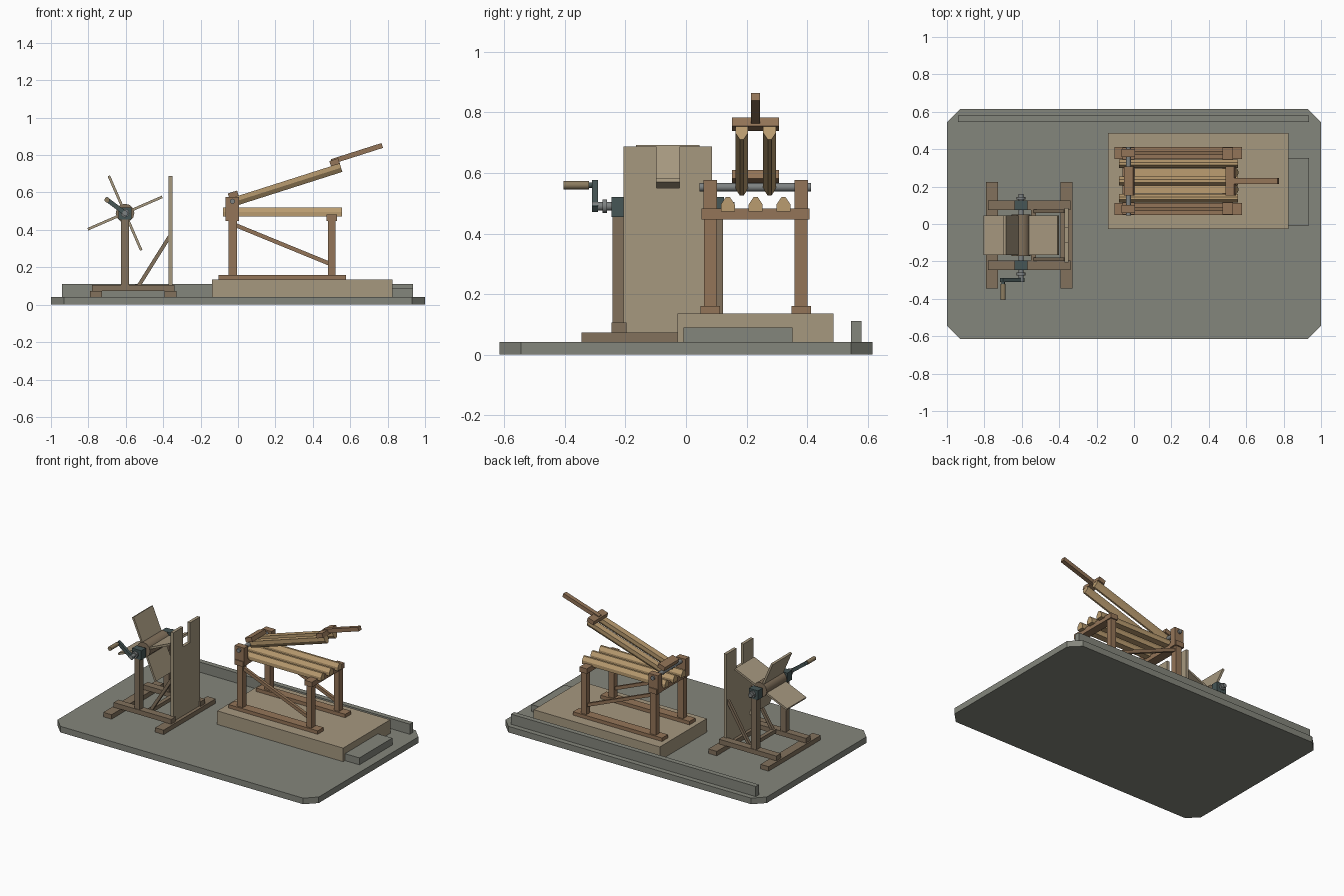
import bpy, bmesh, math
from mathutils import Matrix, Vector

if "Cube" in bpy.data.objects:
    bpy.data.objects.remove(bpy.data.objects["Cube"])


def material(name, srgb):
    m = bpy.data.materials.new(name)
    m.diffuse_color = [((c / 255 + 0.055) / 1.055) ** 2.4 for c in srgb] + [1]
    m.use_nodes = True
    m.node_tree.nodes["Principled BSDF"].inputs["Base Color"].default_value = m.diffuse_color
    return m


STONE = material("grey stone", (132, 134, 124))
PALE = material("pale board", (166, 152, 127))
BROWN = material("brown timber", (148, 117, 88))
GOLD = material("golden wood", (186, 156, 112))
DUSKY = material("weathered timber", (130, 113, 92))
IRON = material("dark iron", (70, 86, 86))
STEEL = material("grey steel", (126, 130, 130))
GRIP = material("worn grip", (140, 124, 96))


def mesh_object(name, bm, mat):
    bmesh.ops.recalc_face_normals(bm, faces=bm.faces)
    me = bpy.data.meshes.new(name)
    bm.to_mesh(me)
    bm.free()
    me.materials.append(mat)
    ob = bpy.data.objects.new(name, me)
    bpy.context.collection.objects.link(ob)
    return ob


def prism(name, mat, pts, depth):
    """Extrude a closed loop of 3D points along the vector depth."""
    bm = bmesh.new()
    f = bm.faces.new([bm.verts.new(p) for p in pts])
    r = bmesh.ops.extrude_face_region(bm, geom=[f])
    bmesh.ops.translate(bm, vec=depth, verts=[v for v in r["geom"] if isinstance(v, bmesh.types.BMVert)])
    return mesh_object(name, bm, mat)


def box(name, mat, x, y, z):
    pts = [(x[0], y[0], z[0]), (x[1], y[0], z[0]), (x[1], y[1], z[0]), (x[0], y[1], z[0])]
    return prism(name, mat, pts, (0, 0, z[1] - z[0]))


def rod(name, mat, x, z, y, r, sides=12):
    """Round bar lying along y."""
    bm = bmesh.new()
    bmesh.ops.create_cone(bm, cap_ends=True, segments=sides, radius1=r, radius2=r, depth=y[1] - y[0],
                          matrix=Matrix.Translation((x, sum(y) / 2, z)) @ Matrix.Rotation(math.pi / 2, 4, 'X'))
    ob = mesh_object(name, bm, mat)
    for p in ob.data.polygons:
        p.use_smooth = len(p.vertices) == 4
    ob.data.edges.foreach_get
    bpy.context.view_layer.objects.active = ob
    ob.select_set(True)
    bpy.ops.object.shade_smooth_by_angle(angle=math.radians(35))
    ob.select_set(False)
    return ob


def strut(name, mat, a, b, y, width):
    """Flat bar between two (x, z) points."""
    a, b = Vector(a), Vector(b)
    d = (b - a).normalized()
    n = Vector((-d.y, d.x)) * width / 2
    pts = [(p.x, y[0], p.y) for p in (a - n, b - n, b + n, a + n)]
    return prism(name, mat, pts, (0, y[1] - y[0], 0))


def around(c, w):
    return (c - w / 2, c + w / 2)


# Ground slab with clipped corners, kerb, plinth and step
X, Y, C = 1.0, 0.615, 0.07
slab = [(X, Y - C), (X - C, Y), (C - X, Y), (-X, Y - C), (-X, C - Y), (C - X, -Y), (X - C, -Y), (X, C - Y)]
prism("ground_slab", STONE, [(x, y, 0) for x, y in slab], (0, 0, 0.042))
box("back_kerb", STONE, (-0.94, 0.935), (0.545, 0.58), (0.042, 0.112))
box("plinth", PALE, (-0.14, 0.825), (-0.028, 0.487), (0.042, 0.136))
box("plinth_step", STONE, (0.825, 0.935), (-0.008, 0.352), (0.042, 0.09))

# Hand brake frame
MID = 0.23
for side, s in (("near", -1), ("far", 1)):
    yc = MID + s * 0.15
    box(side + "_brake_sill", BROWN, (-0.105, 0.577), around(yc, 0.064), (0.136, 0.16))
    box(side + "_rear_post", BROWN, (-0.05, -0.005), around(yc, 0.042), (0.16, 0.45))
    box(side + "_front_post", BROWN, (0.482, 0.522), around(yc, 0.042), (0.16, 0.45))
    box(side + "_pivot_cheek", BROWN, (-0.066, 0.006), around(yc, 0.044), (0.448, 0.576))
    strut(side + "_brake_brace", BROWN, (-0.02, 0.428), (0.5, 0.215), around(yc, 0.02), 0.022)
for end, x in (("rear", (-0.062, 0.002)), ("front", (0.474, 0.53))):
    box(end + "_cross_beam", BROWN, x, around(MID, 0.357), (0.447, 0.482))
rod("pivot_axle", STEEL, -0.03, 0.553, (0.045, 0.413), 0.014)

# Fixed lower blades with ridged tops
for i in (-1, 0, 1):
    yc = MID + i * 0.092
    loop = [(yc - 0.023, 0.472), (yc + 0.023, 0.472), (yc + 0.023, 0.496),
            (yc + 0.007, 0.52), (yc - 0.007, 0.52), (yc - 0.023, 0.496)]
    prism("lower_blade", GOLD, [(-0.08, y, z) for y, z in loop], (0.635, 0, 0))

# Raised swinging arm, built flat and tilted about the pivot
arm = []
for i in (-1, 1):
    yc = i * 0.046
    loop = [(yc - 0.021, 0.021), (yc + 0.021, 0.021), (yc + 0.021, -0.003),
            (yc + 0.006, -0.026), (yc - 0.006, -0.026), (yc - 0.021, -0.003)]
    arm.append(prism("swing_blade", GOLD, [(0, y, z) for y, z in loop], (0.609, 0, 0)))
arm.append(box("swing_rear_block", BROWN, (-0.01, 0.042), around(0, 0.155), (0.02, 0.05)))
arm.append(box("swing_front_block", BROWN, (0.56, 0.61), around(0, 0.155), (0.02, 0.05)))
arm.append(box("swing_handle", BROWN, (0.57, 0.855), around(0, 0.03), (0.03, 0.057)))
for ob in arm:
    ob.data.transform(Matrix.Translation((-0.03, MID, 0.55)) @ Matrix.Rotation(math.radians(-17.7), 4, 'Y'))

# Scutching mill frame
CY, HX, HZ = -0.06, -0.604, 0.49
for name, x in (("rear_foot", (-0.79, -0.727)), ("front_foot", (-0.393, -0.328))):
    box(name, DUSKY, x, around(CY, 0.57), (0.042, 0.073))
for side, s in (("near", -1), ("far", 1)):
    yc = CY + s * 0.161
    box(side + "_mill_sill", DUSKY, (-0.78, -0.34), around(yc, 0.05), (0.073, 0.106))
    box(side + "_mill_post", DUSKY, (-0.625, -0.583), around(yc, 0.042), (0.106, 0.455))
    box(side + "_bearing", IRON, around(HX, 0.07), around(yc, 0.05), (0.455, 0.52))
    strut(side + "_board_brace", DUSKY, (-0.535, 0.095), (-0.366, 0.365),
          around(CY + s * 0.128, 0.02), 0.02)
box("brace_tie", DUSKY, (-0.552, -0.525), around(CY, 0.28), (0.082, 0.108))

# Upright board with a notch
b0, b1, n0, n1 = CY - 0.146, CY + 0.146, CY - 0.038, CY + 0.038
loop = [(b0, 0.073), (b1, 0.073), (b1, 0.687), (n1, 0.687), (n1, 0.55), (n0, 0.55), (n0, 0.687), (b0, 0.687)]
prism("notched_board", PALE, [(-0.372, y, z) for y, z in loop], (0.021, 0, 0))

# Four-bladed wheel
rod("wheel_hub", DUSKY, HX, HZ, around(CY, 0.22), 0.05)
for k in range(4):
    a = math.radians(23.5 + 90 * k)
    d = Vector((math.cos(a), math.sin(a)))
    c = Vector((HX, HZ))
    strut("wheel_blade", PALE, c + d * 0.04, c + d * 0.217, around(CY, 0.21), 0.014)

# Axle, collars and crank
rod("mill_axle", STEEL, HX, HZ, (-0.31, 0.16), 0.014)
rod("near_collar", STEEL, HX, HZ, (-0.275, -0.26), 0.023)
rod("far_collar", STEEL, HX, HZ, (0.132, 0.145), 0.023)
strut("crank_arm", IRON, (HX + 0.012, HZ - 0.01), (-0.708, 0.567), around(-0.3, 0.02), 0.024)
rod("crank_pin", IRON, -0.7, 0.56, (-0.325, -0.29), 0.009)
rod("crank_grip", GRIP, -0.7, 0.56, (-0.405, -0.32), 0.014)
